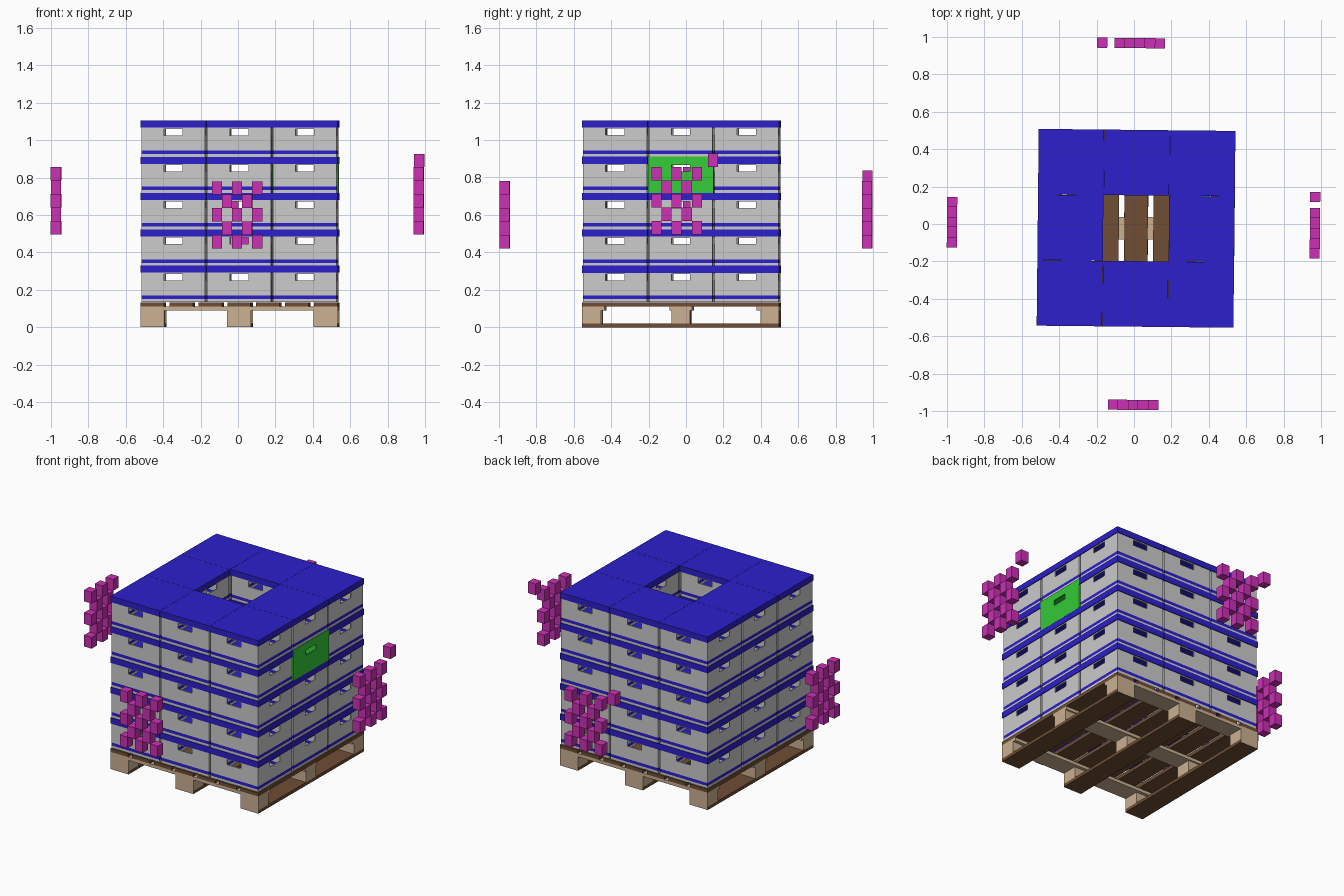
import bpy, bmesh, math
from mathutils import Matrix, Vector

if "Cube" in bpy.data.objects:
    bpy.data.objects.remove(bpy.data.objects["Cube"])


def material(name, rgb):
    m = bpy.data.materials.new(name)
    m.diffuse_color = (*rgb, 1)
    m.use_nodes = True
    m.node_tree.nodes["Principled BSDF"].inputs["Base Color"].default_value = m.diffuse_color
    return m


BLUE = material("blue plastic", (0.026, 0.014, 0.60))
GREY = material("light grey", (0.60, 0.60, 0.60))
GREEN = material("green", (0.035, 0.60, 0.04))
PINK = material("magenta", (0.60, 0.03, 0.46))
TAN = material("light wood", (0.60, 0.44, 0.29))
BROWN = material("brown wood", (0.16, 0.075, 0.035))

TURN = math.radians(-0.6)
PLACE = Matrix.Translation((0.011, -0.023, 0)) @ Matrix.Rotation(TURN, 4, 'Z')


def add(name, mesh, loc=(0, 0, 0), base=PLACE):
    ob = bpy.data.objects.new(name, mesh)
    ob.matrix_world = base @ Matrix.Translation(loc)
    bpy.context.collection.objects.link(ob)
    return ob


def finish(bm, name, mats):
    me = bpy.data.meshes.new(name)
    bm.to_mesh(me)
    bm.free()
    for m in mats:
        me.materials.append(m)
    return me


def box_mesh(name, size, mats):
    bm = bmesh.new()
    bmesh.ops.create_cube(bm, size=1)
    bmesh.ops.scale(bm, vec=size, verts=bm.verts)
    # second material goes on the y ends
    if len(mats) > 1:
        bm.normal_update()
        for f in bm.faces:
            f.material_index = int(abs(f.normal.y) > 0.5)
    return finish(bm, name, mats)


def crate_mesh(name, half, mats):
    """Four walls with a grip hole in each; blue strip near the bottom."""
    us = [-half, -0.05, 0.05, half]
    zs = [0, 0.015, 0.034, 0.115, 0.149, 0.157]
    bm = bmesh.new()
    for side in range(4):
        rot = Matrix.Rotation(side * math.pi / 2, 3, 'Z')
        for i in range(3):
            for j in range(5):
                if i == 1 and j == 3:
                    continue
                corners = ((us[i], zs[j]), (us[i + 1], zs[j]),
                           (us[i + 1], zs[j + 1]), (us[i], zs[j + 1]))
                f = bm.faces.new([bm.verts.new(rot @ Vector((u, -half, z)))
                                  for u, z in corners])
                f.material_index = 1 if j == 1 else 0
    bmesh.ops.remove_doubles(bm, verts=bm.verts, dist=1e-5)
    return finish(bm, name, mats)


# pallet: skids, blocks, cross boards, deck boards
S = 1.052
skid = box_mesh("skid", (0.128, S, 0.02), [BROWN, TAN])
block = box_mesh("block", (0.128, 0.10, 0.07), [TAN])
cross = box_mesh("cross_board", (S, 0.12, 0.02), [TAN])
deck = box_mesh("deck_board", (0.125, S, 0.022), [BROWN])
for i in (-1, 0, 1):
    add("pallet_skid", skid, (i * 0.462, 0, 0.01))
    add("pallet_cross_board", cross, (0, i * 0.466, 0.10))
    for j in (-1, 0, 1):
        add("pallet_block", block, (i * 0.462, j * 0.476, 0.055))
for i in range(-3, 4):
    add("pallet_deck_board", deck, (i * 0.1545, 0, 0.121))

# five layers of eight crates around an open middle
PITCH, BASE, W = 0.194, 0.135, 0.351
crate = crate_mesh("crate", 0.170, [GREY, BLUE])
lid = box_mesh("lid", (0.350, 0.350, 0.038), [BLUE])
green_crate = crate_mesh("green_crate", 0.1755, [GREEN, GREEN])
green_lid = box_mesh("green_lid", (0.351, 0.351, 0.038), [GREEN])
for layer in range(5):
    z = BASE + layer * PITCH
    for i in (-1, 0, 1):
        for j in (-1, 0, 1):
            if i == 0 and j == 0:
                continue
            special = layer == 3 and i == 1 and j == 0
            body = add("green_crate" if special else "crate",
                       green_crate if special else crate, (i * W, j * W, z))
            wall = body.modifiers.new("wall", 'SOLIDIFY')
            wall.thickness, wall.offset = 0.006, -1
            add("green_crate_lid" if special else "crate_lid",
                green_lid if special else lid, (i * W, j * W, z + 0.175))


# chequered side markers made of cubes, with a spare cube on two of them
def marker(name, centre, angle, spare=None):
    w, h = 0.054, 0.072
    bm = bmesh.new()
    cells = [(i, j) for i in range(-2, 3) for j in range(-2, 3) if (i + j) % 2 == 0]
    for i, j in cells + ([spare] if spare else []):
        m = Matrix.Translation((i * w, 0, j * h)) @ Matrix.Diagonal((w, 0.054, h, 1))
        bmesh.ops.create_cube(bm, size=1, matrix=m)
    base = Matrix.Translation(centre) @ Matrix.Rotation(math.radians(angle) + TURN, 4, 'Z')
    add(name, finish(bm, name, [PINK]), base=base)


marker("front_marker", (-0.005, -0.967, 0.60), 0)
marker("right_marker", (0.967, -0.05, 0.675), 90, (3.6, 3))
marker("back_marker", (0.03, 0.967, 0.60), 180, (3.7, 2.8))
marker("left_marker", (-0.973, 0.01, 0.675), 270)
